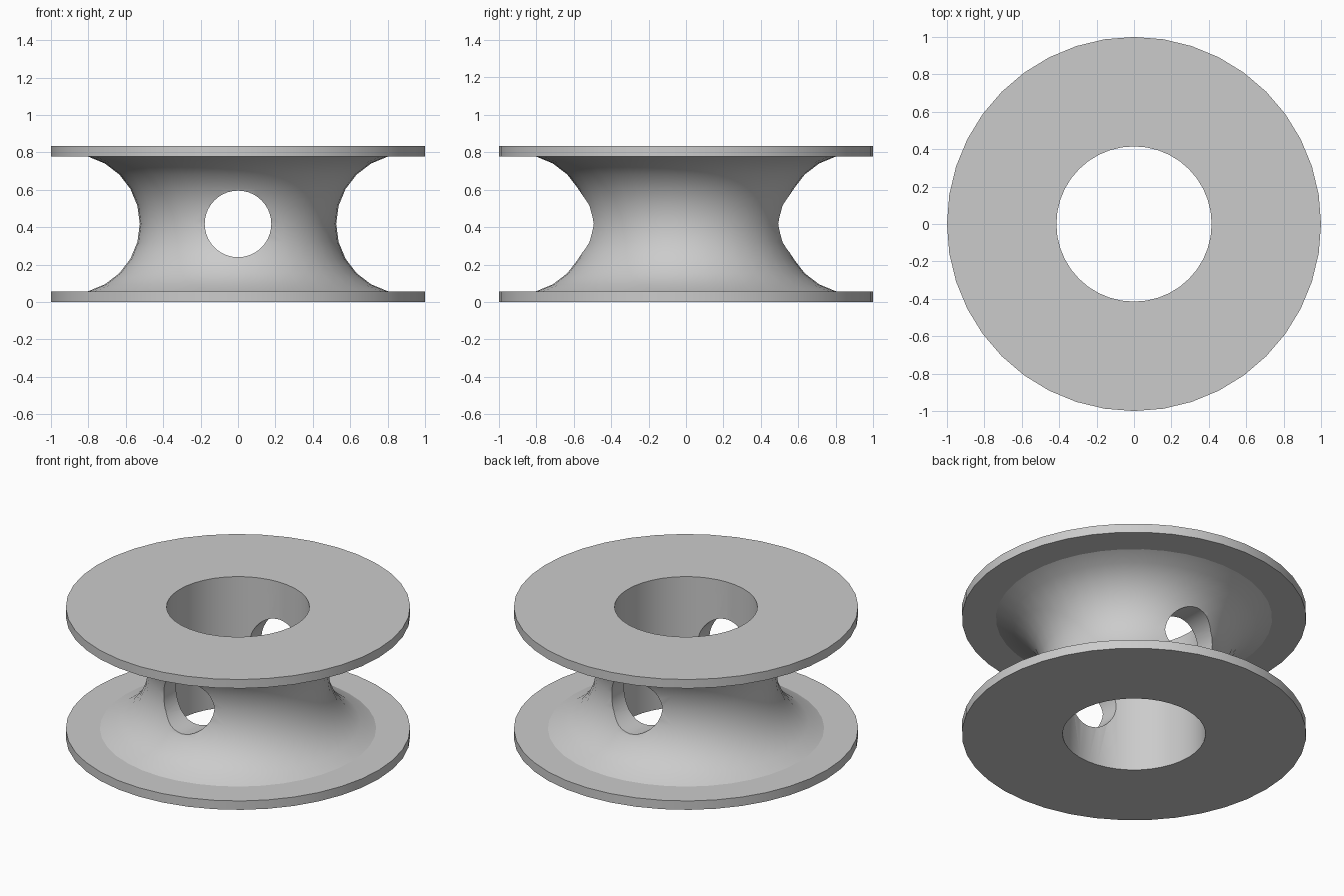
import bpy, bmesh, math

cube = bpy.data.objects.get("Cube")
if cube:
    bpy.data.objects.remove(cube, do_unlink=True)

SIDES = 40
HEIGHT, RIM = 0.835, 0.057          # total height, flange thickness
OUTER, BORE = 1.0, 0.415            # flange and bore radii
GROOVE_X, GROOVE_R = 0.898, 0.373   # circle that hollows out the hub
HOLE_R = 0.178
MID = HEIGHT / 2

grey = bpy.data.materials.new("plain_grey")
grey.use_nodes = True
colour = (0.6, 0.6, 0.6, 1)
grey.diffuse_color = colour
grey.node_tree.nodes["Principled BSDF"].inputs["Base Color"].default_value = colour


def lathe(name, profile):
    """Revolve a closed (radius, z) profile around the z axis."""
    bm = bmesh.new()
    rings = []
    for i in range(SIDES):
        a = 2 * math.pi * i / SIDES
        rings.append([bm.verts.new((r * math.cos(a), r * math.sin(a), z)) for r, z in profile])
    n = len(profile)
    for i, ring in enumerate(rings):
        following = rings[(i + 1) % SIDES]
        for j in range(n):
            k = (j + 1) % n
            bm.faces.new((ring[j], following[j], following[k], ring[k]))
    bmesh.ops.recalc_face_normals(bm, faces=bm.faces)
    mesh = bpy.data.meshes.new(name)
    bm.to_mesh(mesh)
    bm.free()
    mesh.materials.append(grey)
    obj = bpy.data.objects.new(name, mesh)
    bpy.context.collection.objects.link(obj)
    return obj


# Spool: lower flange, concave hub, upper flange and bore in one profile
sweep = math.asin((MID - RIM) / GROOVE_R)
steps = 10
groove = []
for i in range(steps + 1):
    a = sweep * (2 * i / steps - 1)
    groove.append((GROOVE_X - GROOVE_R * math.cos(a), MID + GROOVE_R * math.sin(a)))
profile = [(BORE, 0), (OUTER, 0), (OUTER, RIM), *groove,
           (OUTER, HEIGHT - RIM), (OUTER, HEIGHT), (BORE, HEIGHT)]
spool = lathe("spool", profile)

# Cross hole through both walls of the hub, front to back
bpy.ops.mesh.primitive_cylinder_add(vertices=SIDES, radius=HOLE_R, depth=3,
                                    location=(0, 0, MID), rotation=(math.pi / 2, 0, 0))
cutter = bpy.context.object
cutter.name = "cross_hole_cutter"
cutter.data.materials.append(grey)

bpy.ops.object.select_all(action='DESELECT')
spool.select_set(True)
bpy.context.view_layer.objects.active = spool
cut = spool.modifiers.new("cross_hole", 'BOOLEAN')
cut.operation = 'DIFFERENCE'
cut.solver = 'EXACT'
cut.object = cutter
bpy.ops.object.modifier_apply(modifier=cut.name)
bpy.data.objects.remove(cutter, do_unlink=True)

bpy.ops.object.shade_smooth_by_angle(angle=math.radians(18))
